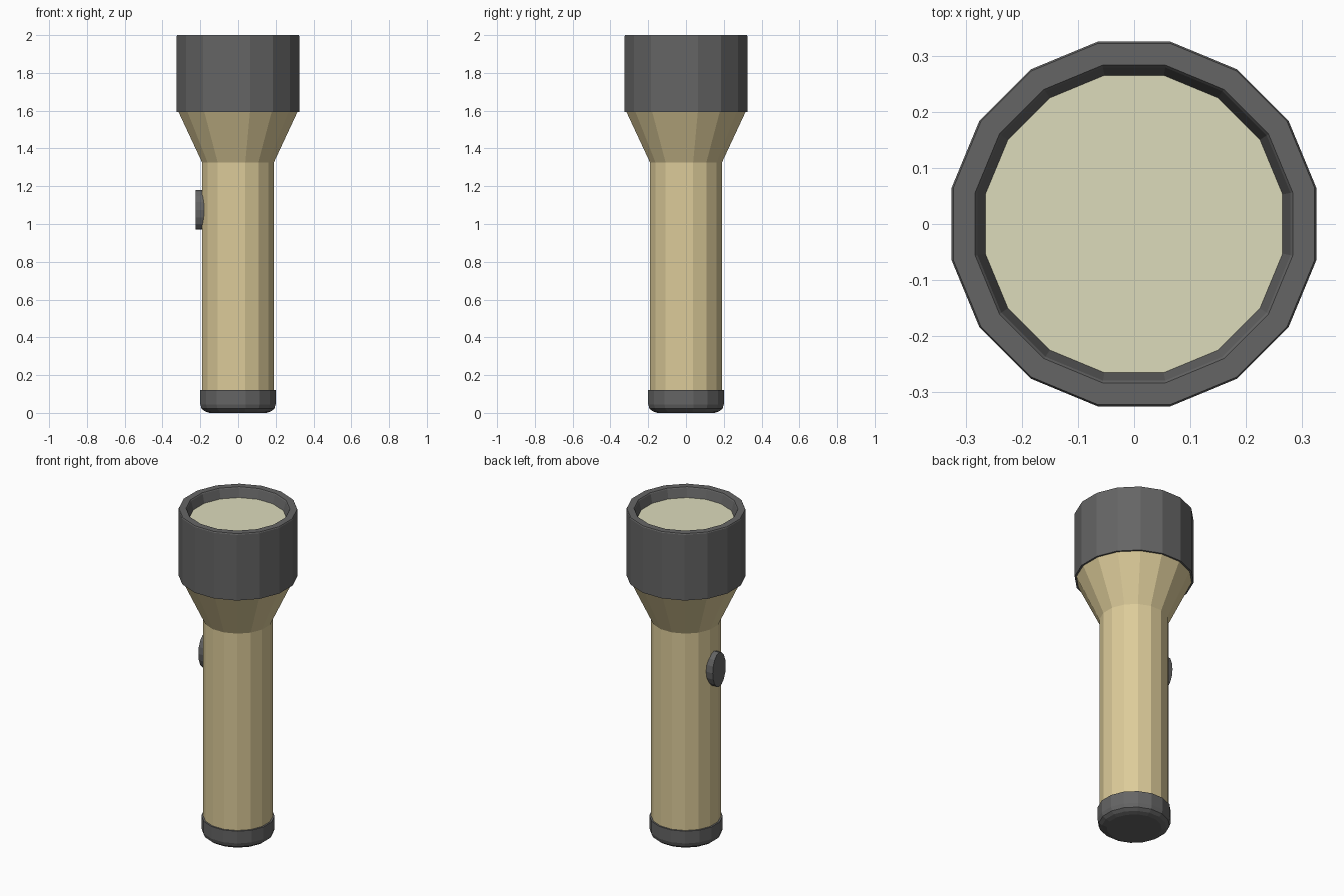
import bpy, bmesh, math

if "Cube" in bpy.data.objects:
    bpy.data.objects.remove(bpy.data.objects["Cube"])

SIDES = 16
STEP = 2 * math.pi / SIDES
FLAT = math.cos(math.pi / SIDES)  # converts across-flats radius to corner radius


def material(name, rgb):
    m = bpy.data.materials.new(name)
    m.diffuse_color = (*rgb, 1)
    m.use_nodes = True
    m.node_tree.nodes["Principled BSDF"].inputs["Base Color"].default_value = m.diffuse_color
    return m


def make_object(name, bm, mat):
    bmesh.ops.recalc_face_normals(bm, faces=bm.faces)
    me = bpy.data.meshes.new(name)
    bm.to_mesh(me)
    bm.free()
    me.materials.append(mat)
    ob = bpy.data.objects.new(name, me)
    bpy.context.collection.objects.link(ob)
    return ob


def lathe(name, profile, mat, cap_start=False, cap_end=False):
    """Sixteen-sided turning from (half width across flats, z) points."""
    bm = bmesh.new()
    rings = []
    for r, z in profile:
        rings.append([bm.verts.new((r / FLAT * math.cos((i + .5) * STEP),
                                    r / FLAT * math.sin((i + .5) * STEP), z))
                      for i in range(SIDES)])
    for a, b in zip(rings, rings[1:]):
        for i in range(SIDES):
            j = (i + 1) % SIDES
            bm.faces.new((a[i], a[j], b[j], b[i]))
    if cap_start:
        bm.faces.new(rings[0])
    if cap_end:
        bm.faces.new(rings[-1])
    return make_object(name, bm, mat)


gold = material("gold", (0.72, 0.60, 0.32))
black = material("black", (0.13, 0.13, 0.13))
glass = material("pale_glass", (0.72, 0.71, 0.50))

# Barrel with flared neck
lathe("barrel", [(.19, .11), (.19, 1.325), (.317, 1.597)], gold)

# Tail cap with rounded bottom edge
lathe("tail_cap", [(.15, 0), (.175, .008), (.193, .022), (.2, .045),
                   (.2, .12), (.185, .12)], black, cap_start=True)

# Head ring with recessed mouth
lathe("head_ring", [(.312, 1.592), (.325, 1.592), (.325, 1.994), (.322, 2.0),
                    (.283, 2.0), (.279, 1.994), (.265, 1.942)], black)

# Lens
lathe("lens", [(.265, 1.942)], glass, cap_end=True)

# Oval switch on the left side
bm = bmesh.new()
bmesh.ops.create_cone(bm, cap_ends=True, segments=SIDES, radius1=1, radius2=1, depth=1)
for v in bm.verts:
    x, y, z = v.co
    v.co = (-.195 + .06 * z, .063 * y, 1.075 + .105 * x)
make_object("switch", bm, black)
